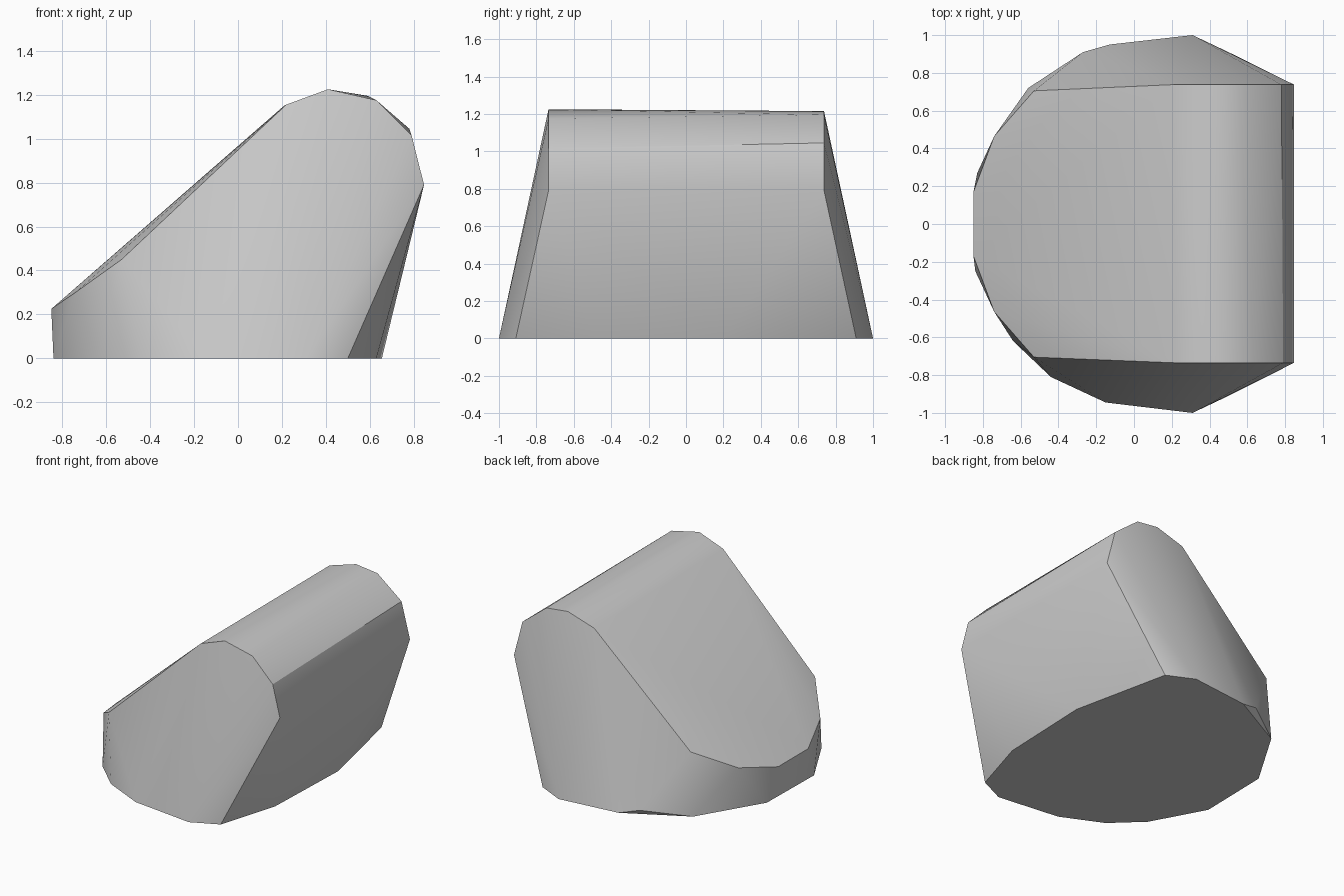
import bpy, bmesh, math

cube = bpy.data.objects.get("Cube")
if cube:
    bpy.data.objects.remove(cube, do_unlink=True)

# Plain grey material
grey = bpy.data.materials.new("grey")
grey.use_nodes = True
colour = (0.6, 0.6, 0.6, 1.0)
grey.diffuse_color = colour
grey.node_tree.nodes["Principled BSDF"].inputs["Base Color"].default_value = colour

# Rounded footprint on the ground
footprint = [(0.31, -1), (0.5, -0.91), (0.63, -0.48), (0.655, 0.2), (0.5, 0.91), (0.31, 1),
             (-0.13, 0.95), (-0.56, 0.72), (-0.83, 0.27), (-0.84, -0.25),
             (-0.64, -0.62), (-0.44, -0.81), (-0.15, -0.945)]
points = [(x, y, 0) for x, y in footprint]

# Rounded top ridge: one profile for each end
front_profile = [(0.22, 1.155), (0.41, 1.225), (0.63, 1.175), (0.79, 1.015), (0.847, 0.79)]
back_profile = [(0.21, 1.15), (0.42, 1.215), (0.59, 1.195), (0.78, 1.045), (0.847, 0.79)]
points += [(x, -0.735, z) for x, z in front_profile]
points += [(x, 0.738, z) for x, z in back_profile]

# Curved lower edge of the slope, and a small bump low on the back
for side in (-1, 1):
    points += [(-0.53, side * 0.705, 0.45), (-0.74, side * 0.465, 0.30), (-0.85, side * 0.17, 0.225)]
points.append((-0.27, 0.91, 0.04))

# Skin the sections with a convex hull
bm = bmesh.new()
for p in points:
    bm.verts.new(p)
hull = bmesh.ops.convex_hull(bm, input=bm.verts)
inside = {v for v in hull["geom_interior"] + hull["geom_unused"] if isinstance(v, bmesh.types.BMVert)}
bmesh.ops.delete(bm, geom=list(inside), context='VERTS')
bmesh.ops.dissolve_limit(bm, angle_limit=math.radians(0.5), verts=bm.verts, edges=bm.edges)
bmesh.ops.recalc_face_normals(bm, faces=bm.faces)
mesh = bpy.data.meshes.new("wedge_block")
bm.to_mesh(mesh)
bm.free()
mesh.materials.append(grey)

block = bpy.data.objects.new("wedge_block", mesh)
bpy.context.collection.objects.link(block)
bpy.ops.object.select_all(action='DESELECT')
block.select_set(True)
bpy.context.view_layer.objects.active = block
bpy.ops.object.shade_smooth_by_angle(angle=math.radians(30))
